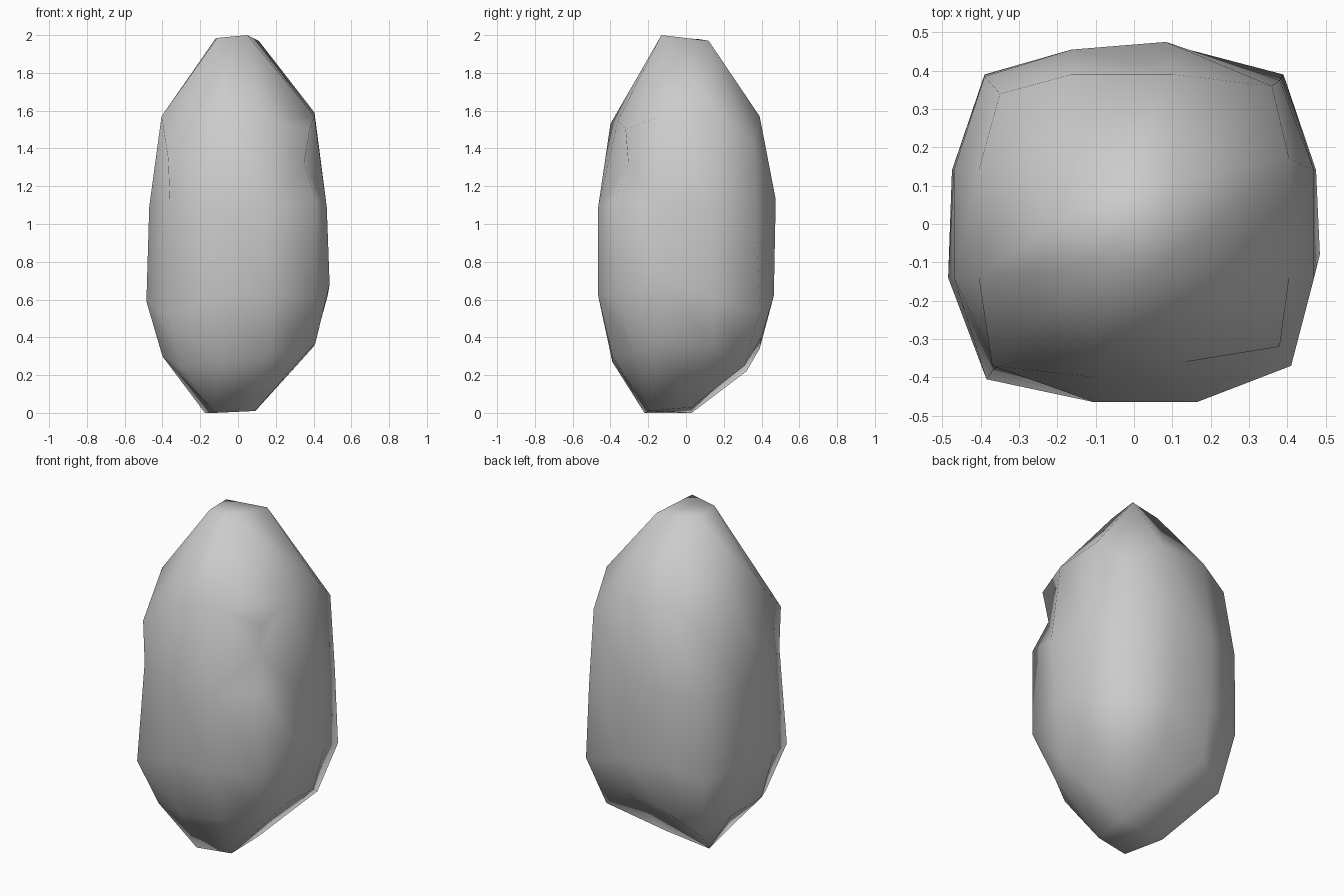
import bpy
import bmesh
from mathutils import Vector

if "Cube" in bpy.data.objects:
    bpy.data.objects.remove(bpy.data.objects["Cube"], do_unlink=True)

# One stone colour
stone = bpy.data.materials.new("stone_grey")
stone.use_nodes = True
grey = (0.6, 0.6, 0.6, 1)
stone.diffuse_color = grey
stone.node_tree.nodes["Principled BSDF"].inputs["Base Color"].default_value = grey

# Flat sides, bottom to top: height, reach in x, reach in y
SIDES = [(0.30, 0.40, 0.39), (0.62, 0.475, 0.465), (1.09, 0.47, 0.465), (1.57, 0.405, 0.39)]

# Upright corner ridges, bottom to top, keyed by grid position along x and y
RIDGES = {
    (0, 0): [(-0.31, -0.31, 0.25), (-0.385, -0.405, 0.52), (-0.36, -0.37, 1.1), (-0.37, -0.37, 1.35)],
    (3, 0): [(0.33, -0.27, 0.32), (0.41, -0.37, 0.62), (0.41, -0.37, 1.14), (0.38, -0.32, 1.5)],
    (0, 3): [(-0.33, 0.32, 0.22), (-0.39, 0.39, 0.58), (-0.39, 0.385, 1.08), (-0.35, 0.34, 1.48)],
    (3, 3): [(0.31, 0.31, 0.25), (0.39, 0.39, 0.53), (0.38, 0.375, 0.97), (0.36, 0.36, 1.42)],
}

# Small blunt ends, keyed by grid position
CAPS = {
    (1, 1, 0): (-0.12, -0.22, 0.0),
    (2, 1, 0): (0.09, -0.19, 0.01),
    (1, 2, 0): (-0.175, 0.03, 0.0),
    (2, 2, 0): (0.11, 0.03, 0.03),
    (1, 1, 3): (-0.11, -0.11, 1.985),
    (2, 1, 3): (0.05, -0.13, 2.0),
    (1, 2, 3): (-0.12, 0.06, 1.98),
    (2, 2, 3): (0.11, 0.12, 1.97),
}

# Irregularities of the flat sides
NUDGES = {
    (1, 3, 0): (0.0, 0.0, 0.04),
    (2, 3, 0): (0.0, 0.01, 0.10),
    (3, 1, 0): (0.01, 0.0, 0.07),
    (3, 2, 0): (0.0, 0.0, 0.05),
    (1, 0, 0): (0.0, 0.0, -0.03),
    (3, 1, 1): (0.01, 0.06, 0.06),
    (0, 1, 1): (-0.01, 0.0, -0.03),
    (1, 3, 1): (0.0, -0.02, 0.03),
    (1, 3, 2): (0.0, -0.01, 0.0),
    (2, 3, 2): (-0.02, 0.01, 0.04),
    (2, 0, 3): (-0.03, 0.03, -0.02),
    (1, 0, 3): (0.0, -0.01, -0.04),
    (3, 2, 3): (0.0, 0.03, 0.02),
}


def grid_position(co):
    return tuple(round((c + 1) * 1.5) for c in co)


def place(co, grid):
    """Move a point of the block grid onto the stone."""
    if grid in CAPS:
        return Vector(CAPS[grid])
    if grid[:2] in RIDGES:
        return Vector(RIDGES[grid[:2]][grid[2]])
    z, reach_x, reach_y = SIDES[grid[2]]
    if abs(co.x) > abs(co.y):
        p = Vector((co.x * reach_x, co.y * 0.42, z))
    else:
        p = Vector((co.x * 0.40 - co.y * 0.03, co.y * reach_y, z))
    return p + Vector(NUDGES.get(grid, (0, 0, 0)))


# Stone body: a block cut in three each way, pulled into an upright boulder
bm = bmesh.new()
bmesh.ops.create_cube(bm, size=2)
bmesh.ops.subdivide_edges(bm, edges=bm.edges[:], cuts=2, use_grid_fill=True)
points = {}
for v in bm.verts:
    grid = grid_position(v.co)
    points[grid] = v
    v.co = place(v.co, grid)

# Chipped pit below the front left shoulder
ridge = bm.edges.get((points[3, 0, 2], points[3, 0, 3]))
pit = bmesh.utils.edge_split(ridge, points[3, 0, 2], 0.5)[1]
pit.co = (0.35, -0.305, 1.32)
bmesh.ops.triangulate(bm, faces=pit.link_faces[:])

bmesh.ops.recalc_face_normals(bm, faces=bm.faces[:])
for f in bm.faces:
    f.smooth = True

mesh = bpy.data.meshes.new("boulder")
bm.to_mesh(mesh)
bm.free()
mesh.materials.append(stone)
boulder = bpy.data.objects.new("boulder", mesh)
bpy.context.collection.objects.link(boulder)
